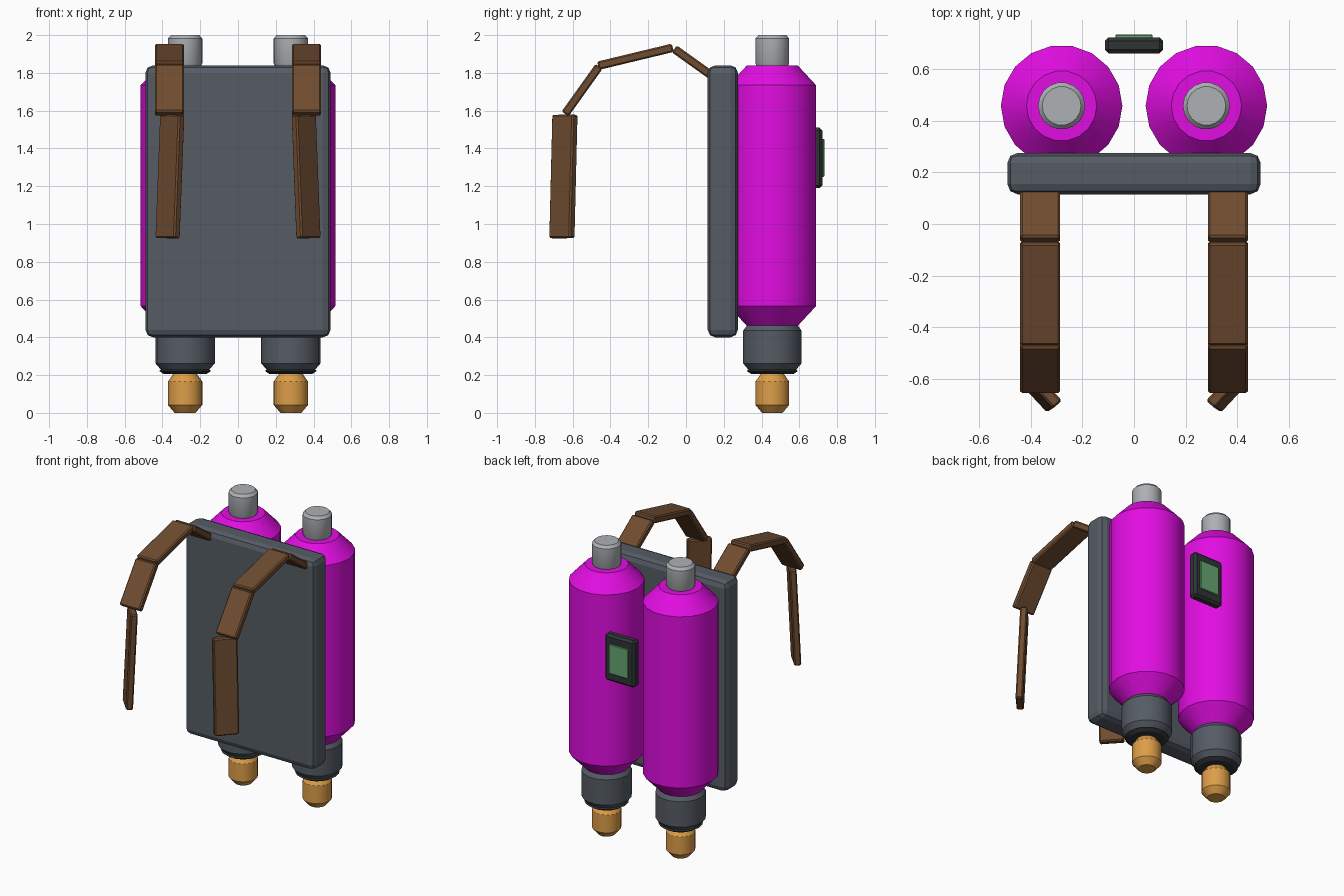
import bpy, bmesh, math
from mathutils import Vector, Matrix

old = bpy.data.objects.get("Cube")
if old:
    bpy.data.objects.remove(old, do_unlink=True)


def material(name, rgb):
    m = bpy.data.materials.new(name)
    m.use_nodes = True
    m.diffuse_color = (*rgb, 1)
    m.node_tree.nodes["Principled BSDF"].inputs["Base Color"].default_value = (*rgb, 1)
    return m


MAGENTA = material("magenta paint", (0.76, 0.004, 0.76))
SLATE = material("slate metal", (0.092, 0.107, 0.13))
SILVER = material("silver metal", (0.42, 0.44, 0.46))
GOLD = material("amber nozzle", (0.72, 0.34, 0.065))
BROWN = material("brown leather", (0.16, 0.073, 0.03))
DARK = material("dark casing", (0.028, 0.034, 0.035))
GREEN = material("green screen", (0.13, 0.38, 0.16))


def add_object(name, bm, mat):
    bmesh.ops.recalc_face_normals(bm, faces=bm.faces)
    mesh = bpy.data.meshes.new(name)
    bm.to_mesh(mesh)
    bm.free()
    mesh.materials.append(mat)
    obj = bpy.data.objects.new(name, mesh)
    bpy.context.collection.objects.link(obj)
    return obj


def box(name, size, matrix, mat, bevel, segments=1):
    """Bevelled box placed by a matrix."""
    bm = bmesh.new()
    bmesh.ops.create_cube(bm, size=1)
    bmesh.ops.scale(bm, vec=size, verts=bm.verts)
    bmesh.ops.transform(bm, matrix=matrix, verts=bm.verts)
    obj = add_object(name, bm, mat)
    mod = obj.modifiers.new("Bevel", "BEVEL")
    mod.width = bevel
    mod.segments = segments
    return obj


def lathe(name, profile, centre, mat, sides=18):
    """Closed solid of revolution from (radius, height) points."""
    bm = bmesh.new()
    rings = []
    for r, z in profile:
        angles = [2 * math.pi * i / sides for i in range(sides)]
        rings.append([bm.verts.new((centre[0] + r * math.cos(a),
                                    centre[1] + r * math.sin(a), z)) for a in angles])
    for low, high in zip(rings, rings[1:]):
        for i in range(sides):
            j = (i + 1) % sides
            bm.faces.new((low[i], low[j], high[j], high[i]))
    bm.faces.new(rings[0])
    bm.faces.new(rings[-1])
    obj = add_object(name, bm, mat)
    bpy.ops.object.select_all(action="DESELECT")
    obj.select_set(True)
    bpy.context.view_layer.objects.active = obj
    bpy.ops.object.shade_smooth_by_angle(angle=math.radians(30))
    return obj


def strap(name, start, end, across, width=0.154, thickness=0.045):
    """Flat strip between two points, its width lying along 'across'."""
    a, b = Vector(start), Vector(end)
    along = (b - a).normalized()
    wide = Vector(across)
    wide = (wide - along * wide.dot(along)).normalized()
    rot = Matrix((wide, along.cross(wide), along)).transposed().to_4x4()
    return box(name, (width, thickness, (b - a).length),
               Matrix.Translation((a + b) / 2) @ rot, BROWN, 0.008)


# Back plate
box("back_plate", (0.98, 0.16, 1.44), Matrix.Translation((0, 0.195, 1.12)), SLATE, 0.04, 2)

STRAP_PATH = [((0.13, 1.79), (-0.062, 1.927)),
              ((-0.07, 1.933), (-0.465, 1.838)),
              ((-0.46, 1.835), (-0.64, 1.583))]

for side, s in (("left", 1), ("right", -1)):
    c = (0.28 * s, 0.457)
    # Tank with its cap and thruster
    lathe(side + "_tank", [(0.136, 0.46), (0.235, 0.565), (0.235, 1.735), (0.136, 1.84)],
          c, MAGENTA)
    lathe(side + "_cap", [(0.08, 1.83), (0.091, 1.85), (0.091, 1.982), (0.075, 2.0)], c, SILVER)
    lathe(side + "_thruster", [(0.125, 0.225), (0.157, 0.262), (0.157, 0.435), (0.135, 0.465)],
          c, SLATE)
    lathe(side + "_thruster_ring", [(0.112, 0.205), (0.138, 0.222), (0.112, 0.24)], c, DARK)
    lathe(side + "_nozzle", [(0.055, 0.0), (0.091, 0.042), (0.091, 0.165), (0.06, 0.21)], c, GOLD)

    # Arched shoulder strap
    for i, (p, q) in enumerate(STRAP_PATH):
        strap(f"{side}_shoulder_strap_{i + 1}", (0.363 * s, *p), (0.363 * s, *q), (1, 0, 0))
    # Loose strap end, twisted inwards
    strap(side + "_hanging_strap", (0.348 * s, -0.641, 1.578), (0.373 * s, -0.657, 0.925),
          (-0.7 * s, -0.75, 0), 0.155, 0.045)

# Gauge on the rear
box("gauge_casing", (0.226, 0.062, 0.32), Matrix.Translation((0, 0.691, 1.35)), DARK, 0.015)
box("gauge_screen", (0.144, 0.02, 0.2), Matrix.Translation((0, 0.722, 1.35)), GREEN, 0.003)
